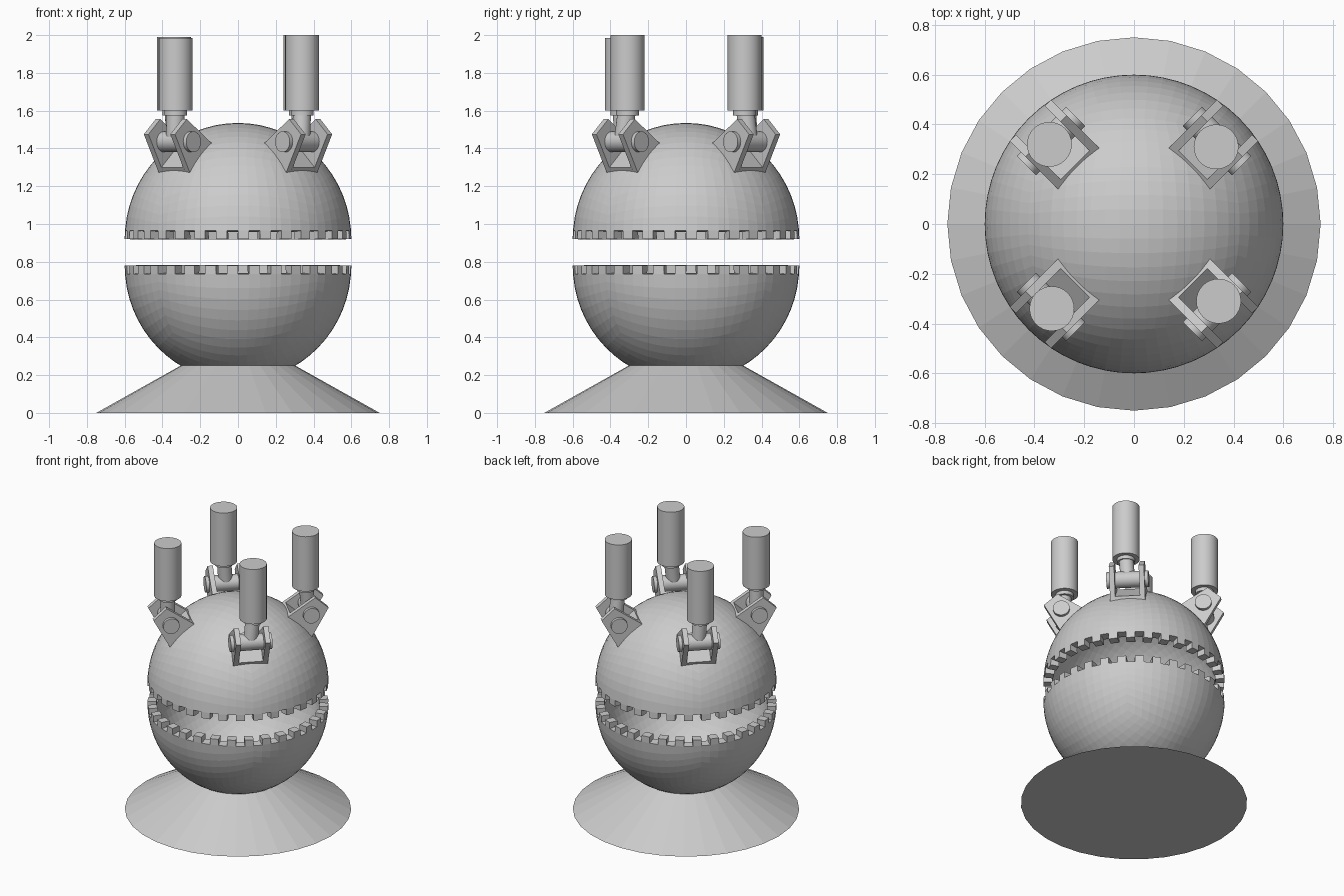
import bpy, bmesh
from math import tan, pi, atan2, floor, sqrt
from mathutils import Vector, Matrix

if "Cube" in bpy.data.objects:
    bpy.data.objects.remove(bpy.data.objects["Cube"])

R, RZ, WALL = 0.60, 0.615, 0.06


def finish(name, bm, smooth=False):
    bmesh.ops.recalc_face_normals(bm, faces=bm.faces)
    me = bpy.data.meshes.new(name)
    bm.to_mesh(me)
    bm.free()
    ob = bpy.data.objects.new(name, me)
    bpy.context.collection.objects.link(ob)
    if smooth:
        bpy.context.view_layer.objects.active = ob
        ob.select_set(True)
        bpy.ops.object.shade_smooth_by_angle()
        ob.select_set(False)
    return ob


def rod(name, a, b, r, segs=32):
    a, b = Vector(a), Vector(b)
    rot = (b - a).to_track_quat('Z', 'Y').to_matrix().to_4x4()
    bm = bmesh.new()
    bmesh.ops.create_cone(bm, cap_ends=True, segments=segs, radius1=r, radius2=r,
                          depth=(b - a).length,
                          matrix=Matrix.Translation((a + b) / 2) @ rot)
    return finish(name, bm, True)


def prism(name, outline, w0, w1, frame):
    """Extrude an (along slope, height) outline across the bracket width."""
    bm = bmesh.new()
    ends = [[bm.verts.new(frame @ Vector((u, w, h))) for u, h in outline] for w in (w0, w1)]
    n = len(outline)
    bm.faces.new(ends[0])
    bm.faces.new(ends[1][::-1])
    for i in range(n):
        j = (i + 1) % n
        bm.faces.new((ends[0][i], ends[1][i], ends[1][j], ends[0][j]))
    return finish(name, bm)


def toothed_shell(name, z, sign, parity):
    """Half of a rounded cube-sphere, its rim row cut into alternate teeth."""
    bm = bmesh.new()
    bmesh.ops.create_cube(bm, size=2)
    bmesh.ops.subdivide_edges(bm, edges=bm.edges[:], cuts=15, use_grid_fill=True)
    low = [f for f in bm.faces if f.calc_center_median().z < 0]
    bmesh.ops.delete(bm, geom=low, context='FACES')
    rim = [f for f in bm.faces if f.calc_center_median().z < 0.12]
    row = [v for v in bm.verts if abs(v.co.z - 0.125) < 0.01]
    for v in bm.verts:
        v.co = Vector([tan(c * pi / 4) for c in v.co]).normalized()
    for v in row:
        xy = v.co.xy.normalized() * 0.998
        v.co = (xy.x, xy.y, 0.072)
    gaps = []
    for f in rim:
        c = f.calc_center_median()
        if floor(atan2(c.y, c.x) / (2 * pi / 64)) % 2 != parity:
            gaps.append(f)
    bmesh.ops.delete(bm, geom=gaps, context='FACES')
    for v in bm.verts:
        v.co = (v.co.x * R, v.co.y * R, z + sign * v.co.z * RZ)
    bmesh.ops.recalc_face_normals(bm, faces=bm.faces)
    top = max(bm.faces, key=lambda f: sign * f.calc_center_median().z)
    if top.normal.z * sign < 0:
        bmesh.ops.reverse_faces(bm, faces=bm.faces)
    ob = finish_raw(name, bm)
    mod = ob.modifiers.new("wall", 'SOLIDIFY')
    mod.thickness, mod.offset = WALL, -1


def finish_raw(name, bm):
    me = bpy.data.meshes.new(name)
    bm.to_mesh(me)
    bm.free()
    ob = bpy.data.objects.new(name, me)
    bpy.context.collection.objects.link(ob)
    return ob


# Conical foot
bm = bmesh.new()
bmesh.ops.create_cone(bm, cap_ends=True, segments=32, radius1=0.75, radius2=0.30,
                      depth=0.252, matrix=Matrix.Translation((0, 0, 0.126)))
finish("base_cone", bm)

# Two toothed halves of the capsule
toothed_shell("lower_shell", 0.78, -1, 1)
toothed_shell("upper_shell", 0.92, 1, 0)

# Four tilted brackets with pins and upright pistons
tops = {"front_right": (0.34, -0.31, 2.0), "back_right": (0.33, 0.31, 2.0),
        "back_left": (-0.34, 0.32, 1.99), "front_left": (-0.33, -0.34, 1.985)}
for name, top in tops.items():
    top = Vector(top)
    sx, sy = (1 if top.x > 0 else -1), (1 if top.y > 0 else -1)
    radial = Vector((sx, sy, 0)) / sqrt(2)
    up = Vector((0, 0, 1))
    slope = radial * 0.74 - up * 0.67
    normal = radial * 0.67 + up * 0.74
    side = normal.cross(slope)
    frame = Matrix((slope, side, normal)).transposed().to_4x4()
    frame.translation = radial * 0.39 + up * 1.345

    cheek = [(-0.115, 0), (0.115, 0), (0.06, 0.23), (-0.06, 0.23)]
    floor_plate = [(-0.115, 0), (0.115, 0), (0.107, 0.035), (-0.107, 0.035)]
    prism(name + "_bracket_floor", floor_plate, -0.085, 0.085, frame)
    for s, tag in ((-1, "a"), (1, "b")):
        prism(f"{name}_bracket_cheek_{tag}", cheek, s * 0.082, s * 0.117, frame)

    pin = frame @ Vector((0, 0, 0.122))
    rod(name + "_pin", pin - side * 0.14, pin + side * 0.14, 0.055)
    axis = Vector((top.x, top.y, 1.60))
    rod(name + "_piston_rod", pin, axis + up * 0.03, 0.048)
    rod(name + "_piston_collar", axis - up * 0.025, axis + up * 0.02, 0.06)
    rod(name + "_piston_barrel", axis, top, 0.09)
